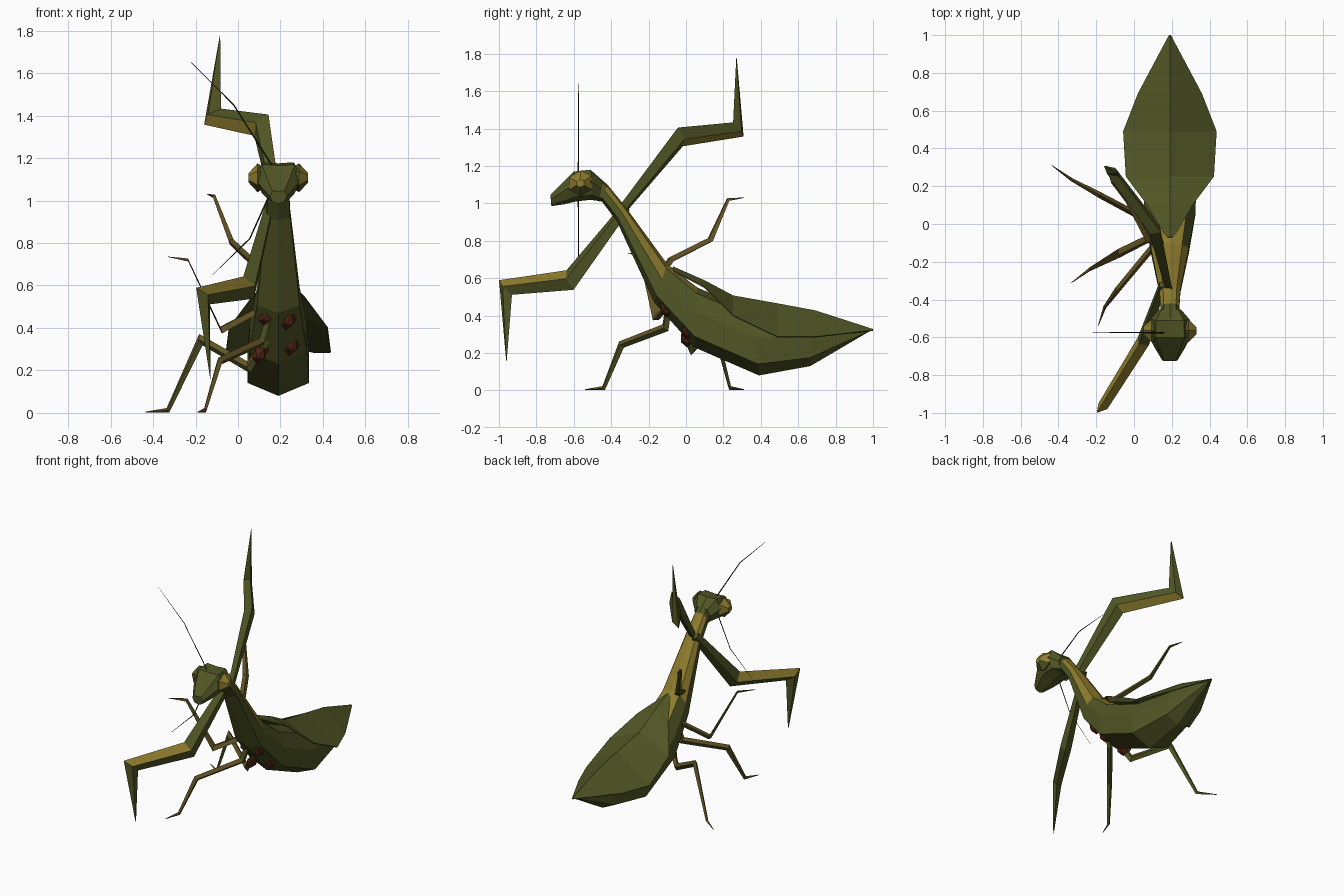
import bpy, bmesh
from mathutils import Vector

cube = bpy.data.objects.get("Cube")
if cube:
    bpy.data.objects.remove(cube, do_unlink=True)

CX = 0.19  # body axis


def material(name, rgb):
    m = bpy.data.materials.new(name)
    m.use_nodes = True
    m.diffuse_color = (*rgb, 1)
    bsdf = next(n for n in m.node_tree.nodes if n.type == 'BSDF_PRINCIPLED')
    bsdf.inputs["Base Color"].default_value = (*rgb, 1)
    return m


olive = material("olive_green", (0.08, 0.092, 0.018))
yellow = material("mustard_yellow", (0.27, 0.2, 0.026))
red = material("red_brown", (0.085, 0.018, 0.007))
brown = material("leg_brown", (0.12, 0.085, 0.018))
dark = material("dark_olive", (0.022, 0.025, 0.01))


def finish(bm, name, mats, rule=None):
    bmesh.ops.remove_doubles(bm, verts=bm.verts, dist=0.0005)
    bmesh.ops.recalc_face_normals(bm, faces=bm.faces)
    bm.normal_update()
    if rule:
        for f in bm.faces:
            f.material_index = int(rule(f.normal, f.calc_center_median()))
    mesh = bpy.data.meshes.new(name)
    bm.to_mesh(mesh)
    bm.free()
    for m in mats:
        mesh.materials.append(m)
    ob = bpy.data.objects.new(name, mesh)
    bpy.context.collection.objects.link(ob)
    return ob


def loft(name, rings, mats, rule=None, closed=True):
    bm = bmesh.new()
    rows = [[bm.verts.new(p) for p in ring] for ring in rings]
    n = len(rows[0])
    for a, b in zip(rows, rows[1:]):
        for i in range(n if closed else n - 1):
            j = (i + 1) % n
            bm.faces.new((a[i], a[j], b[j], b[i]))
    if closed:
        bm.faces.new(rows[0])
        bm.faces.new(rows[-1])
    return finish(bm, name, mats, rule)


def limb(name, pts, radii, mats, rule=None, flat=0.65):
    """Diamond-section limb lying in the plane of its first bend."""
    pts = [Vector(p) for p in pts]
    n = (pts[1] - pts[0]).cross(pts[2] - pts[1]).normalized()
    rings = []
    for i, (p, r) in enumerate(zip(pts, radii)):
        into = (p - pts[max(i - 1, 0)]).normalized()
        out = (pts[min(i + 1, len(pts) - 1)] - p).normalized()
        d = (into + out).normalized()
        cos = max(d.dot(into if i else out), 0.65)
        up = n.cross(d).normalized() * (r / cos)
        side = n * (r * flat)
        rings.append([p + up, p + side, p - up, p - side])
    return loft(name, rings, mats, rule)


def section(half, top, bottom, profile):
    """Symmetric ring between a top and a bottom point given as (y, z)."""
    (ty, tz), (by, bz) = top, bottom
    pts = [(w * half, ty + (by - ty) * t, tz + (bz - tz) * t) for w, t in profile]
    return [(CX + x, y, z) for x, y, z in pts] + \
           [(CX - x, y, z) for x, y, z in reversed(pts[1:-1])]


# Body: neck, thorax and keeled abdomen
body_profile = [(0, 0), (0.65, 0.1), (1, 0.4), (1, 0.82), (0, 1)]
body_rings = [
    (0.05, (-0.50, 1.17), (-0.52, 1.02)),
    (0.05, (-0.42, 1.10), (-0.45, 1.01)),
    (0.056, (-0.33, 0.99), (-0.37, 0.905)),
    (0.10, (-0.10, 0.675), (-0.17, 0.47)),
    (0.135, (0.06, 0.55), (0.045, 0.23)),
    (0.145, (0.36, 0.42), (0.39, 0.08)),
    (0.095, (0.66, 0.38), (0.665, 0.13)),
    (0.004, (0.98, 0.325), (0.98, 0.315)),
]
loft("body", [section(w, t, b, body_profile) for w, t, b in body_rings],
     [olive, yellow],
     lambda n, c: n.z > 0.3 and -0.4 < c.y < 0.1 and c.z > 0.52
     and abs(c.x - CX) < 0.07)

# Folded wings: a ridged roof over the abdomen (half width, y, edge z, ridge z)
wing = [(0.02, -0.07, 0.64, 0.66), (0.12, 0.10, 0.55, 0.585),
        (0.232, 0.25, 0.40, 0.505), (0.246, 0.49, 0.285, 0.462),
        (0.168, 0.69, 0.285, 0.425), (0.003, 1.0, 0.32, 0.325)]
wings = loft("folded_wings",
             [[(CX - w, y, e), (CX, y, r), (CX + w, y, e)] for w, y, e, r in wing],
             [olive], closed=False)
thick = wings.modifiers.new("thickness", 'SOLIDIFY')
thick.thickness = 0.006
thick.offset = 0

# Head tapering to the mouth
head_profile = [(0, 0.03), (0.7, 0), (1, 0.4), (0.7, 0.85), (0, 1)]
head_rings = [
    (0.06, (-0.45, 1.12), (-0.46, 1.01)),
    (0.105, (-0.51, 1.18), (-0.50, 1.02)),
    (0.11, (-0.60, 1.17), (-0.59, 1.01)),
    (0.08, (-0.66, 1.11), (-0.65, 0.995)),
    (0.04, (-0.725, 1.045), (-0.72, 0.985)),
]
loft("head", [section(w, t, b, head_profile) for w, t, b in head_rings], [olive])

# Faceted eyes
for label, s in (("left", 1), ("right", -1)):
    rings = []
    for x, r in ((0.06, 0.045), (0.098, 0.068), (0.14, 0.022)):
        rings.append([(CX + s * x, -0.565 + r * u, 1.107 + r * v) for u, v in
                      ((-0.9, 0.45), (0, 1), (0.9, 0.6), (0.9, -0.5), (0, -1), (-0.9, -0.5))])
    loft(label + "_eye", rings, [yellow, olive],
         lambda n, c: n.z < -0.45 or abs(c.x - CX) < 0.085)

# Grasping forelegs, one reaching forward and one raised
fore_radii = (0.03, 0.056, 0.044, 0.002)
limb("lower_foreleg",
     [(0.15, -0.32, 0.98), (0.05, -0.62, 0.59), (-0.165, -0.965, 0.55), (-0.13, -0.96, 0.16)],
     fore_radii, [olive, yellow],
     lambda n, c: n.z > 0.2 and (c.y < -0.7 or n.x < 0) and c.z > 0.5)
limb("raised_foreleg",
     [(0.19, -0.37, 0.93), (0.11, -0.03, 1.355), (-0.12, 0.28, 1.395), (-0.085, 0.27, 1.775)],
     fore_radii, [olive, yellow],
     lambda n, c: n.z < -0.2 and 0.05 < c.y < 0.2)

# Walking legs: hip, thigh start, knee, ankle, toe
legs = {
    "rear_lower_leg": [(0.15, -0.03, 0.36), (0.05, 0.03, 0.215), (-0.175, 0.15, 0.345),
                       (-0.33, 0.235, 0.012), (-0.435, 0.31, 0.004)],
    "front_lower_leg": [(0.15, -0.09, 0.47), (0.11, -0.11, 0.335), (-0.085, -0.345, 0.245),
                        (-0.155, -0.44, 0.012), (-0.19, -0.54, 0.004)],
    "front_upper_leg": [(0.19, -0.05, 0.51), (0.11, -0.06, 0.49), (-0.08, -0.155, 0.39),
                        (-0.235, -0.24, 0.72), (-0.33, -0.31, 0.735)],
    "rear_upper_leg": [(0.17, -0.12, 0.64), (0.08, -0.08, 0.70), (-0.03, 0.13, 0.805),
                       (-0.112, 0.225, 1.02), (-0.145, 0.31, 1.03)],
}
for name, pts in legs.items():
    limb(name, pts, (0.02, 0.022, 0.02, 0.011, 0.002), [olive, brown],
         lambda n, c: n.z > 0.15 or n.x < -0.75, flat=0.8)

# Red hip swellings under the thorax
hips = [(0.24, -0.105, 0.44), (0.255, 0.01, 0.32), (0.135, -0.11, 0.46), (0.105, 0.005, 0.28)]
for i, centre in enumerate(hips):
    bm = bmesh.new()
    bmesh.ops.create_icosphere(bm, subdivisions=1, radius=0.05)
    for v in bm.verts:
        v.co = Vector((v.co.x * 0.75 + v.co.z * 0.3, v.co.y * 0.75, v.co.z)) + Vector(centre)
    finish(bm, "hip_%d" % (i + 1), [red])

# Thin bent antennae
limb("upper_antenna", [(0.17, -0.575, 1.15), (-0.02, -0.575, 1.45), (-0.22, -0.575, 1.65)],
     (0.004, 0.003, 0.001), [dark], flat=1)
limb("lower_antenna", [(0.15, -0.575, 1.03), (0.055, -0.575, 0.82), (-0.12, -0.575, 0.65)],
     (0.004, 0.003, 0.001), [dark], flat=1)
